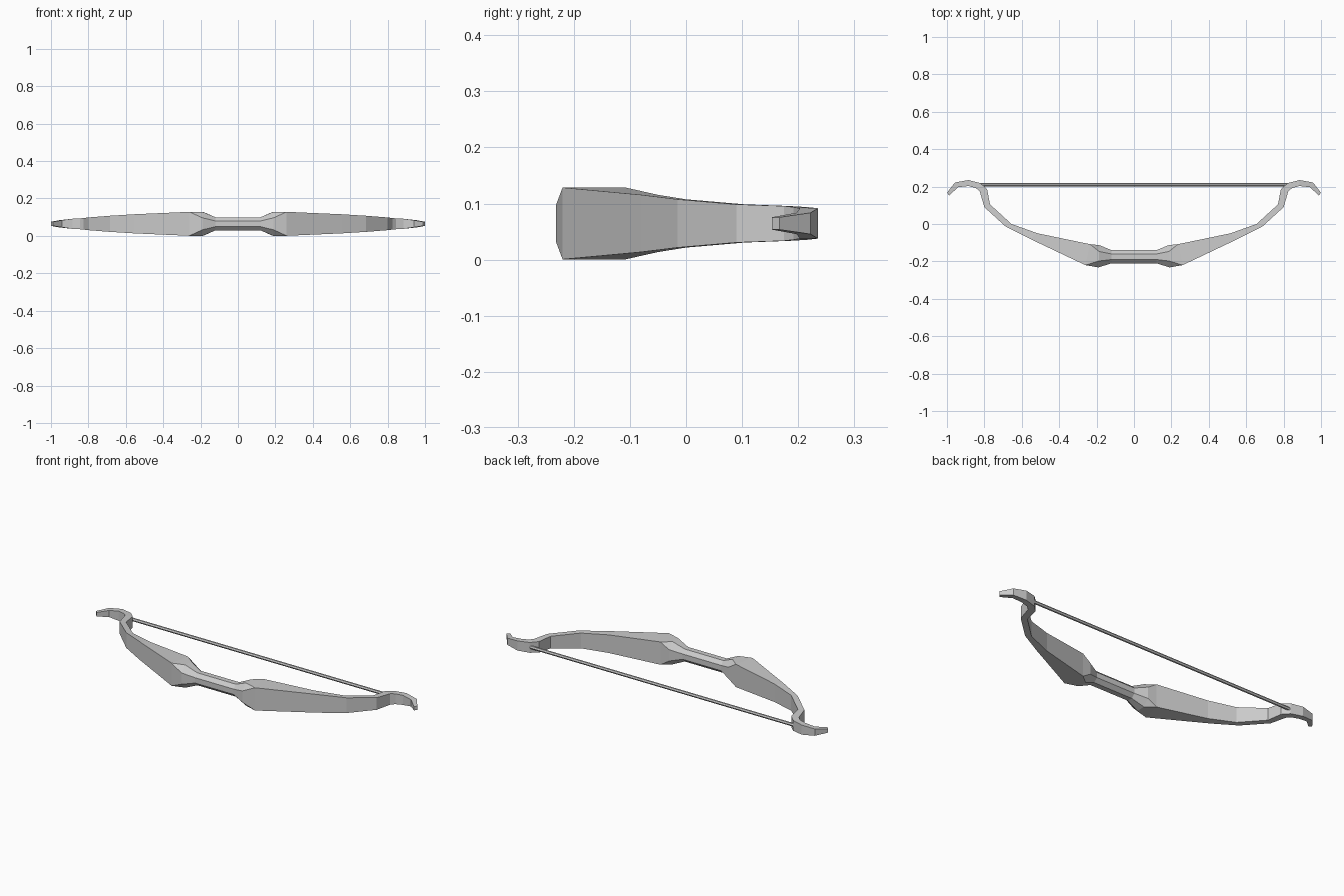
import bpy, bmesh
from math import radians

if "Cube" in bpy.data.objects:
    bpy.data.objects.remove(bpy.data.objects["Cube"], do_unlink=True)

MID_Z = 0.0645


def make_material(name, rgb):
    mat = bpy.data.materials.new(name)
    mat.use_nodes = True
    colour = (*rgb, 1)
    mat.diffuse_color = colour
    mat.node_tree.nodes["Principled BSDF"].inputs["Base Color"].default_value = colour
    return mat


grey = make_material("plain grey", (0.6, 0.6, 0.6))


def finish(name, bm):
    bmesh.ops.recalc_face_normals(bm, faces=bm.faces[:])
    mesh = bpy.data.meshes.new(name)
    bm.to_mesh(mesh)
    bm.free()
    mesh.materials.append(grey)
    obj = bpy.data.objects.new(name, mesh)
    bpy.context.collection.objects.link(obj)
    return obj


def section(bm, side, front, back, half, cut_y, cut_z):
    """Upright ring between a front and a back point, with cut corners."""
    depth = ((back[0] - front[0]) ** 2 + (back[1] - front[1]) ** 2) ** 0.5
    f = cut_y / depth
    outline = [(0, half - cut_z), (f, half), (1 - f, half), (1, half - cut_z)]
    outline += [(t, -h) for t, h in reversed(outline)]
    return [bm.verts.new((side * (front[0] + (back[0] - front[0]) * t),
                          front[1] + (back[1] - front[1]) * t, MID_Z + h))
            for t, h in outline]


def loft(name, sections, sides):
    bm = bmesh.new()
    rings = [section(bm, side, *s) for side, s in sections]
    for a, b in zip(rings, rings[1:]):
        for i in range(len(a)):
            j = (i + 1) % len(a)
            bm.faces.new((a[i], a[j], b[j], b[i]))
    for ring in (rings[0], rings[-1]):
        bm.faces.new(ring)
    bmesh.ops.remove_doubles(bm, verts=bm.verts[:], dist=0.0004)
    return finish(name, bm)


# Grip: eight-sided handle that swells into square ends
grip_half = [
    ((0.12, -0.21), (0.12, -0.14), 0.035, 0.02, 0.02),
    ((0.19, -0.232), (0.185, -0.113), 0.064, 0.034, 0.032),
    ((0.26, -0.22), (0.235, -0.108), 0.064, 0, 0),
]
loft("grip", [(-1, s) for s in reversed(grip_half)] + [(1, s) for s in grip_half], 8)

# Limbs: front point, back point and half height, out to the curled tip
limb = [
    ((0.26, -0.22), (0.235, -0.108), 0.064),
    ((0.555, -0.08), (0.515, -0.05), 0.051),
    ((0.685, -0.015), (0.655, 0.0), 0.043),
    ((0.80, 0.09), (0.77, 0.105), 0.034),
    ((0.825, 0.175), (0.785, 0.185), 0.031),
    ((0.845, 0.192), (0.82, 0.218), 0.029),
    ((0.885, 0.203), (0.885, 0.235), 0.027),
    ((0.94, 0.197), (0.957, 0.222), 0.019),
    ((0.988, 0.153), (1.0, 0.167), 0.011),
]
for side, label in ((1, "left"), (-1, "right")):
    loft(label + "_limb", [(side, (*s, 0, 0)) for s in limb], 4)

# String: thin rod between the curled tips
bpy.ops.mesh.primitive_cylinder_add(vertices=6, radius=0.009, depth=1.64,
                                    location=(0, 0.21, MID_Z),
                                    rotation=(0, radians(90), 0))
string = bpy.context.object
string.name = "string"
string.data.materials.append(grey)
